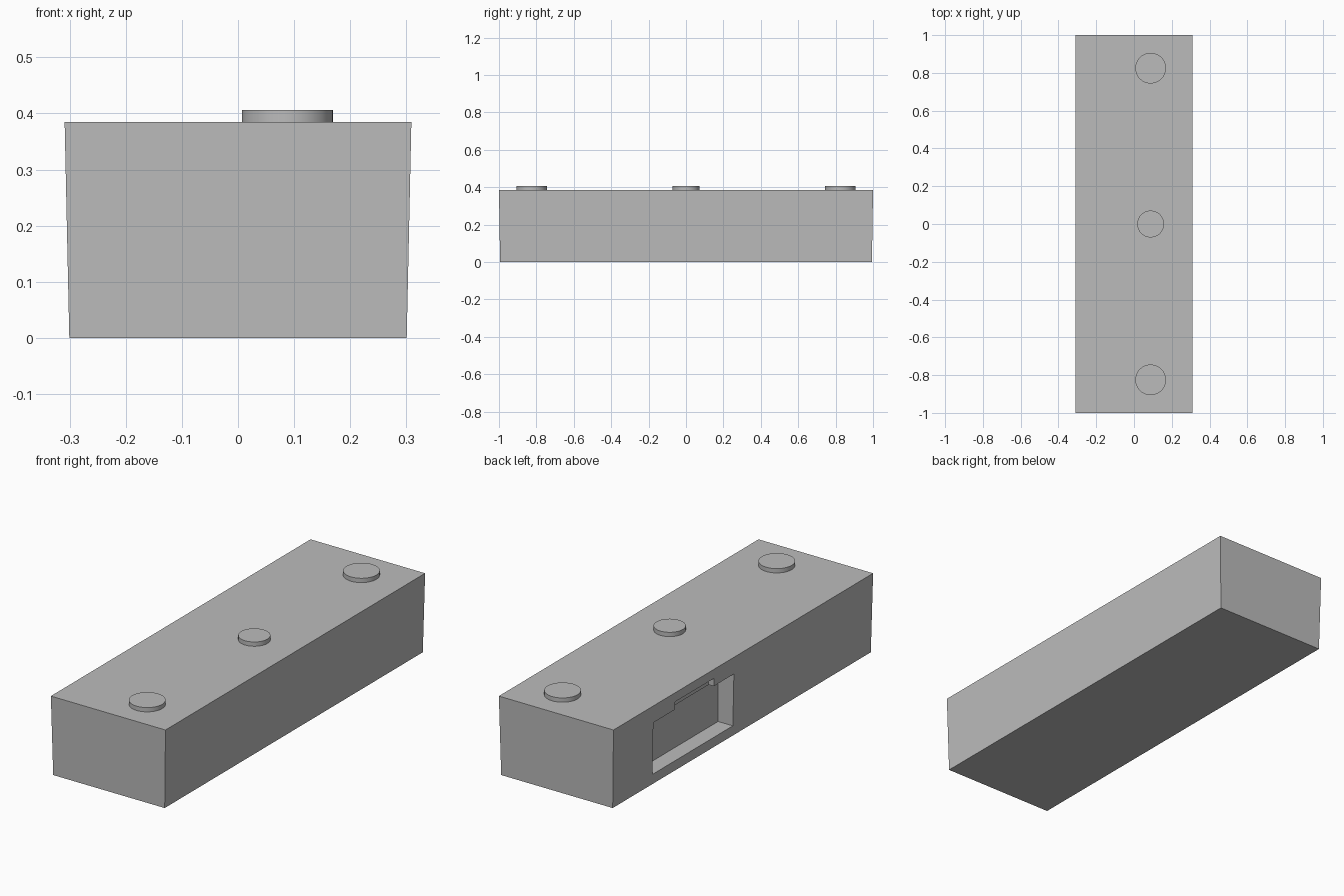
import bpy, bmesh

cube = bpy.data.objects.get("Cube")
if cube:
    bpy.data.objects.remove(cube, do_unlink=True)

grey = bpy.data.materials.new("plain_grey")
grey.use_nodes = True
grey.diffuse_color = (0.5, 0.5, 0.5, 1)
grey.node_tree.nodes["Principled BSDF"].inputs["Base Color"].default_value = (0.5, 0.5, 0.5, 1)


def finish(name, bm):
    mesh = bpy.data.meshes.new(name)
    bm.to_mesh(mesh)
    bm.free()
    obj = bpy.data.objects.new(name, mesh)
    bpy.context.collection.objects.link(obj)
    mesh.materials.append(grey)
    return obj


def block(name, low, high):
    bm = bmesh.new()
    bmesh.ops.create_cube(bm, size=1)
    for v in bm.verts:
        v.co = [l + (c + 0.5) * (h - l) for c, l, h in zip(v.co, low, high)]
    return finish(name, bm)


# Case: a box whose walls lean slightly outward towards the top
WIDTH, TOP = 0.309, 0.385
body = block("case_body", (-WIDTH, -1, 0), (WIDTH, 1, TOP))
for v in body.data.vertices:
    if v.co.z < 0.01:
        v.co.x *= 0.973
        v.co.y *= 0.994

# Pocket in the right wall, with a shallow finger notch above it
cutters = [
    block("pocket_cutter", (-0.5, 0.07, 0.048), (-0.222, 0.69, 0.302)),
    block("notch_cutter", (-0.5, 0.225, 0.25), (-0.28, 0.525, 0.34)),
]
for cutter in cutters:
    cutter.hide_render = True
    cut = body.modifiers.new(cutter.name, "BOOLEAN")
    cut.operation = "DIFFERENCE"
    cut.solver = "EXACT"
    cut.object = cutter

# Apply the cuts and remove the helpers
bpy.context.view_layer.objects.active = body
body.select_set(True)
for cutter in cutters:
    bpy.ops.object.modifier_apply(modifier=cutter.name)
for cutter in cutters:
    bpy.data.objects.remove(cutter, do_unlink=True)

# Round buttons in a row along the top
BUTTON_TOP, SINK = 0.406, 0.01
for name, y, radius in (("front_button", -0.825, 0.081),
                        ("middle_button", 0, 0.071),
                        ("back_button", 0.825, 0.081)):
    bm = bmesh.new()
    bmesh.ops.create_cone(bm, cap_ends=True, segments=64, radius1=radius,
                          radius2=radius, depth=BUTTON_TOP - TOP + SINK)
    button = finish(name, bm)
    button.location = (0.088, y, (BUTTON_TOP + TOP - SINK) / 2)
    bpy.ops.object.select_all(action="DESELECT")
    button.select_set(True)
    bpy.context.view_layer.objects.active = button
    bpy.ops.object.shade_smooth_by_angle()
